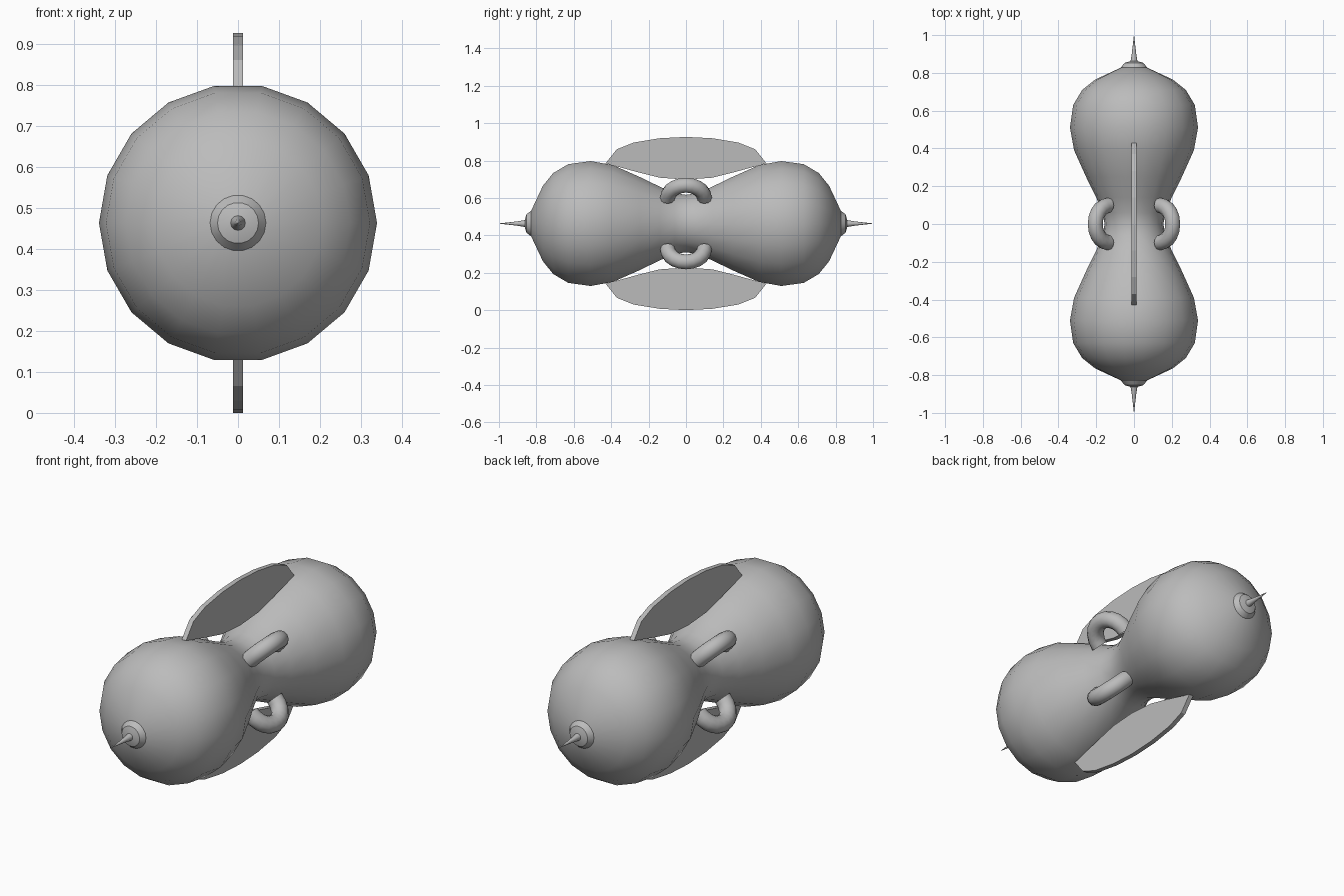
import bpy, bmesh, math
from mathutils import Vector

cube = bpy.data.objects.get("Cube")
if cube:
    bpy.data.objects.remove(cube, do_unlink=True)

AXIS_Z = 0.463

grey = bpy.data.materials.new("plain grey")
grey.use_nodes = True
COLOUR = (0.5, 0.5, 0.5, 1)
grey.diffuse_color = COLOUR
grey.node_tree.nodes["Principled BSDF"].inputs["Base Color"].default_value = COLOUR


def finish(name, bm, smooth_angle=None):
    """Turn a bmesh into a grey object, smooth shaded if an angle is given."""
    bmesh.ops.recalc_face_normals(bm, faces=bm.faces)
    mesh = bpy.data.meshes.new(name)
    bm.to_mesh(mesh)
    bm.free()
    mesh.materials.append(grey)
    obj = bpy.data.objects.new(name, mesh)
    bpy.context.collection.objects.link(obj)
    if smooth_angle:
        bpy.ops.object.select_all(action='DESELECT')
        obj.select_set(True)
        bpy.context.view_layer.objects.active = obj
        bpy.ops.object.shade_smooth_by_angle(angle=math.radians(smooth_angle))
    return obj


def skin(bm, rings):
    """Bridge a row of closed rings and cap both ends."""
    loops = [[bm.verts.new(p) for p in ring] for ring in rings]
    n = len(loops[0])
    for a, b in zip(loops, loops[1:]):
        for i in range(n):
            j = (i + 1) % n
            bm.faces.new((a[i], a[j], b[j], b[i]))
    bm.faces.new(loops[0])
    bm.faces.new(loops[-1])


def lathe(name, profile, sides, smooth_angle):
    """Spin (y, radius) points around the long axis."""
    bm = bmesh.new()
    turns = [math.tau * i / sides for i in range(sides)]
    skin(bm, [[(r * math.cos(t), y, AXIS_Z + r * math.sin(t)) for t in turns]
              for y, r in profile])
    return finish(name, bm, smooth_angle)


# Body: two bulbs joined by a narrow waist
half = [(0.06, 0.164), (0.14, 0.2), (0.25, 0.254), (0.39, 0.317), (0.51, 0.339),
        (0.63, 0.322), (0.71, 0.274), (0.765, 0.205), (0.83, 0.065)]
body = [(-y, r) for y, r in reversed(half)] + [(0, 0.156)] + half
lathe("body", body, 18, 60)

# Collar and spike on each end
for end, s in (("front", -1), ("back", 1)):
    lathe(end + "_collar", [(s * 0.815, 0.07), (s * 0.83, 0.068),
                            (s * 0.853, 0.05), (s * 0.862, 0.02)], 18, 30)
    lathe(end + "_spike", [(s * 0.85, 0.02), (s * 0.9, 0.012),
                           (s * 0.95, 0.006), (s, 0.0005)], 12, 60)

# Thin fins above and below, bridging the two bulbs
side = [(0.14, 0.245), (0.26, 0.275), (0.43, 0.322), (0.37, 0.397),
        (0.28, 0.433), (0.14, 0.456)]
outline = [(0, 0.235)] + side + [(0, 0.463)] + [(-y, h) for y, h in reversed(side)]
for name, s in (("top_fin", 1), ("bottom_fin", -1)):
    bm = bmesh.new()
    skin(bm, [[(x, y, AXIS_Z + s * h) for y, h in outline] for x in (-0.012, 0.012)])
    finish(name, bm)

# Four half-ring handles set diagonally around the waist
CENTRE, RING, TUBE = 0.192, 0.098, 0.041
STEPS, SIDES = 10, 12
for level, sz in (("upper", 1), ("lower", -1)):
    for hand, sx in (("left", 1), ("right", -1)):
        out = Vector((sx, 0, sz)).normalized()
        along = Vector((0, 1, 0))
        across = out.cross(along)
        base = Vector((0, 0, AXIS_Z)) + out * CENTRE
        rings = []
        for i in range(STEPS + 1):
            a = math.pi * i / STEPS
            spoke = along * math.cos(a) + out * math.sin(a)
            rings.append([base + spoke * (RING + TUBE * math.cos(t)) + across * TUBE * math.sin(t)
                          for t in (math.tau * k / SIDES for k in range(SIDES))])
        bm = bmesh.new()
        skin(bm, rings)
        finish(f"{level}_{hand}_handle", bm, 40)
